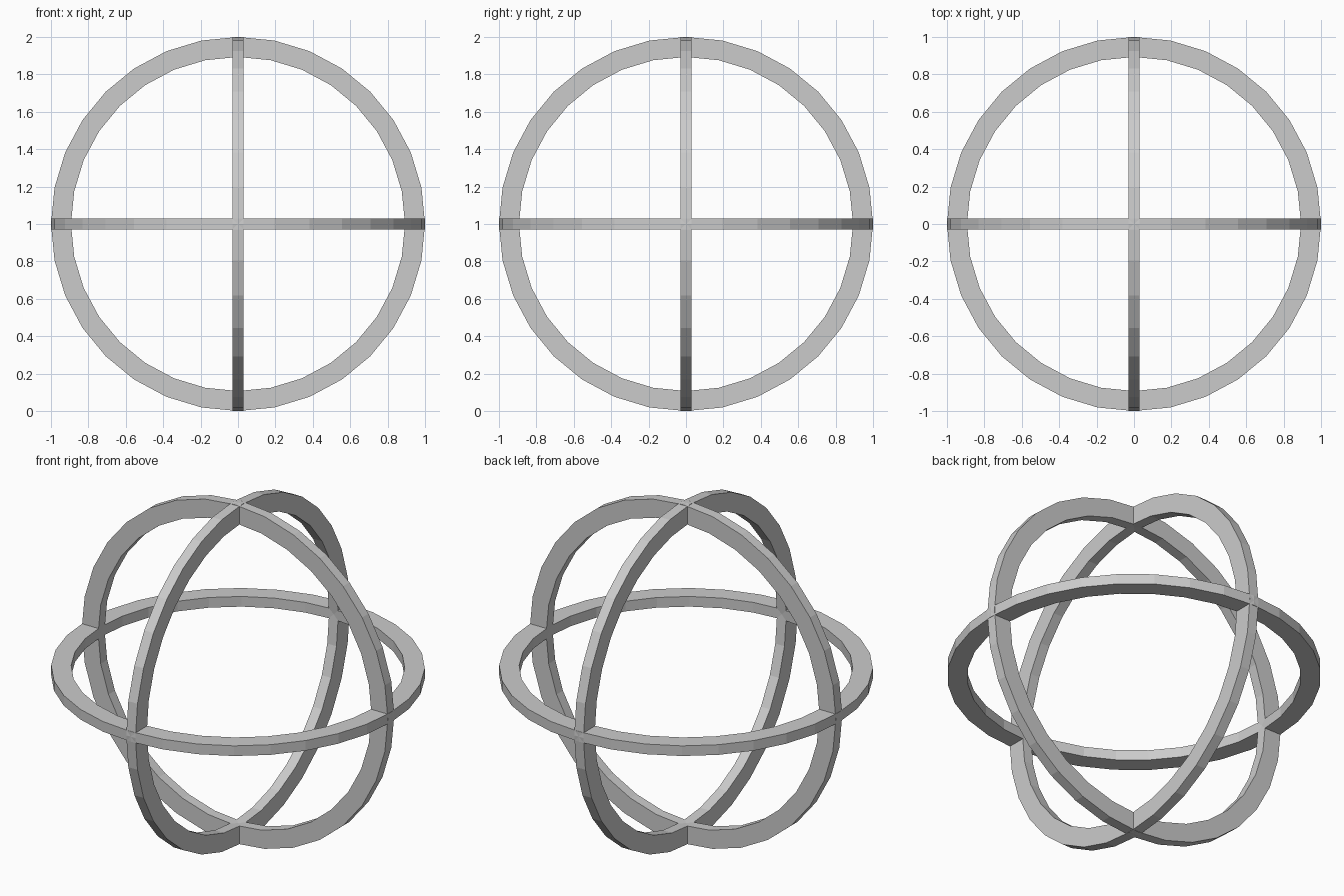
import bpy, bmesh
from math import sin, cos, pi

if "Cube" in bpy.data.objects:
    bpy.data.objects.remove(bpy.data.objects["Cube"])

SIDES, R_OUT, R_IN, HALF = 32, 1.0, 0.893, 0.03


def ring(name, rot):
    # flat-faced hoop with a rectangular cross-section
    bm = bmesh.new()
    profile = [(R_OUT, -HALF), (R_OUT, HALF), (R_IN, HALF), (R_IN, -HALF)]
    loops = []
    for i in range(SIDES):
        a = 2 * pi * i / SIDES
        loops.append([bm.verts.new((r * cos(a), r * sin(a), z)) for r, z in profile])
    for i in range(SIDES):
        a, b = loops[i], loops[(i + 1) % SIDES]
        for j in range(4):
            k = (j + 1) % 4
            bm.faces.new((a[j], b[j], b[k], a[k]))
    bmesh.ops.recalc_face_normals(bm, faces=bm.faces)
    mesh = bpy.data.meshes.new(name)
    bm.to_mesh(mesh)
    bm.free()
    obj = bpy.data.objects.new(name, mesh)
    obj.location = (0, 0, 1)
    obj.rotation_euler = rot
    bpy.context.collection.objects.link(obj)


# three mutually perpendicular hoops
ring("horizontal_ring", (0, 0, 0))
ring("front_facing_ring", (pi / 2, 0, 0))
ring("side_facing_ring", (0, pi / 2, 0))
